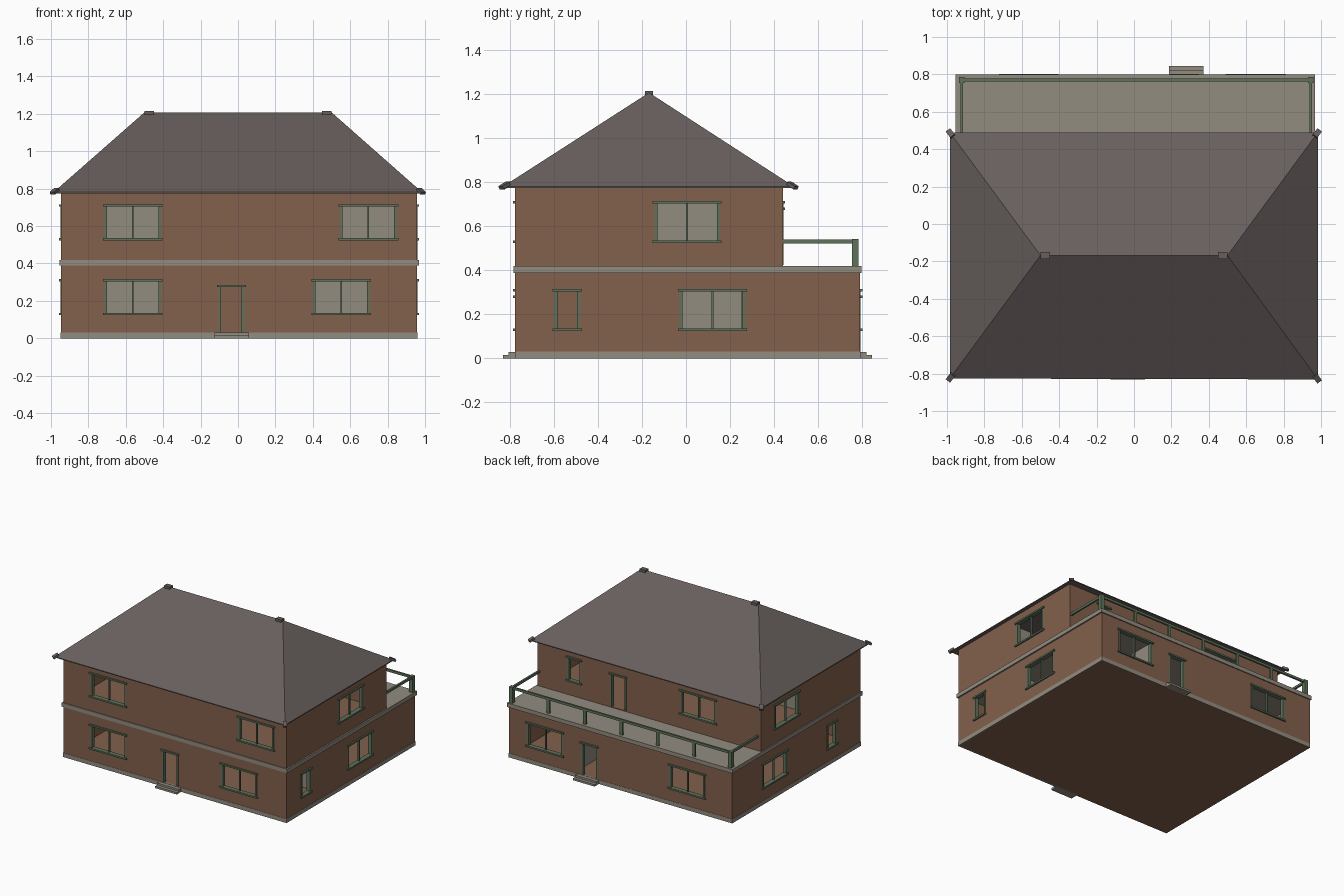
import bpy, bmesh
from mathutils import Vector, Matrix

if "Cube" in bpy.data.objects:
    bpy.data.objects.remove(bpy.data.objects["Cube"])


def material(name, r, g, b):
    m = bpy.data.materials.new(name)
    m.diffuse_color = (r, g, b, 1)
    m.use_nodes = True
    m.node_tree.nodes["Principled BSDF"].inputs["Base Color"].default_value = m.diffuse_color
    return m


BRICK = material("brick", 0.225, 0.118, 0.073)
STONE = material("stone", 0.29, 0.262, 0.216)
ROOF = material("roof_tile", 0.136, 0.114, 0.109)
GREEN = material("green_trim", 0.115, 0.17, 0.105)

X0, X1 = -0.947, 0.957           # outer wall faces
Y0, YG, YU = -0.776, 0.79, 0.44  # front, ground-floor back, upper-floor back
T = 0.03                         # wall thickness


def add_box(bm, lo, hi):
    c = [(a + b) / 2 for a, b in zip(lo, hi)]
    s = [abs(b - a) for a, b in zip(lo, hi)]
    bmesh.ops.create_cube(bm, size=1, matrix=Matrix.Translation(c) @ Matrix.Diagonal((*s, 1)))


def finish(name, bm, mat=None):
    me = bpy.data.meshes.new(name)
    bmesh.ops.recalc_face_normals(bm, faces=bm.faces)
    bm.to_mesh(me)
    bm.free()
    ob = bpy.data.objects.new(name, me)
    bpy.context.collection.objects.link(ob)
    if mat:
        me.materials.append(mat)
    return ob


def boxes(name, mat, *items):
    bm = bmesh.new()
    for lo, hi in items:
        add_box(bm, lo, hi)
    return finish(name, bm, mat)


def side_box(side, back, u0, u1, d0, d1, z0, z1):
    """Box on one wall: u runs along the wall, d points outward."""
    if side == "front":
        return (u0, Y0 - d1, z0), (u1, Y0 - d0, z1)
    if side == "back":
        return (u0, back + d0, z0), (u1, back + d1, z1)
    if side == "right":
        return (X1 + d0, u0, z0), (X1 + d1, u1, z1)
    return (X0 - d1, u0, z0), (X0 - d0, u1, z1)


# openings: side, start, end, kind
GROUND = [("front", -0.71, -0.415, "window"), ("front", 0.405, 0.70, "window"),
          ("front", -0.10, 0.03, "door"),
          ("back", -0.71, -0.415, "window"), ("back", 0.50, 0.80, "window"),
          ("back", 0.205, 0.335, "door"),
          ("right", -0.025, 0.265, "window"), ("right", -0.595, -0.485, "small"),
          ("left", 0.125, 0.415, "window"), ("left", -0.475, -0.37, "small")]
UPPER = [("front", -0.71, -0.415, "window"), ("front", 0.55, 0.845, "window"),
         ("back", -0.56, -0.265, "window"), ("back", 0.59, 0.70, "small"),
         ("back", 0.205, 0.335, "door"),
         ("right", -0.14, 0.15, "window"), ("left", -0.02, 0.27, "window")]


def storey(name, openings, back, bottom, floor, top, base, extra=()):
    # hollow shell with cut openings
    walls = boxes(name + "_walls", BRICK, ((X0, Y0, bottom), (X1, back, top)))
    cavity = boxes(name + "_cavity_cutter", None,
                   ((X0 + T, Y0 + T, floor), (X1 - T, back - T, top + 0.1)))
    holes, frames = [], []
    for side, a, b, kind in openings:
        z0, z1 = (floor, base + 0.28) if kind == "door" else (base + 0.13, base + 0.31)
        bar = lambda *v: frames.append(side_box(side, back, *v))
        holes.append(side_box(side, back, a, b, -0.06, 0.05, z0, z1))
        w = 0.010
        bar(a - 0.004, a + w, -0.025, 0.002, z0, z1)            # jambs
        bar(b - w, b + 0.004, -0.025, 0.002, z0, z1)
        bar(a - 0.012, b + 0.012, -0.025, 0.011, z1 - 0.006, z1 + 0.006)  # head
        if kind != "door":                                      # sill
            bar(a - 0.012, b + 0.012, -0.025, 0.011, z0 - 0.006, z0 + 0.006)
        if kind == "window":                                    # mullion
            m = (a + b) / 2
            bar(m - 0.004, m + 0.004, -0.02, -0.005, z0, z1)
    cutter = boxes(name + "_opening_cutter", None, *holes)
    for c in (cavity, cutter):
        mod = walls.modifiers.new("cut", "BOOLEAN")
        mod.operation, mod.object, mod.solver = "DIFFERENCE", c, "EXACT"
        c.hide_render = True
        c.hide_set(True)
    boxes(name + "_frames", GREEN, *frames)
    # inner partitions: start and end corners in plan
    plan = [(0.22, -0.28, X1 - T, -0.26), (X0 + T, -0.28, -0.17, -0.26),
            (0.22, -0.26, 0.24, 0.27), *extra]
    boxes(name + "_partitions", STONE,
          *[((a, b, floor), (c, d, top - 0.002)) for a, b, c, d in plan])


storey("ground_floor", GROUND, YG, 0.0, 0.03, 0.392, 0.0,
       [(0.24, 0.25, 0.42, 0.27), (0.40, 0.27, 0.42, YG - T)])
storey("upper_floor", UPPER, YU, 0.40, 0.424, 0.785, 0.40)

# plinth and floor slab, which is also the terrace
p = 0.002
boxes("plinth", STONE,
      ((X0 - p, Y0 - p, -0.0), (X1 + p, Y0 + 0.01, 0.032)),
      ((X0 - p, YG - 0.01, 0), (X1 + p, YG + p, 0.032)),
      ((X0 - p, Y0, 0), (X0 + 0.01, YG, 0.032)),
      ((X1 - 0.01, Y0, 0), (X1 + p, YG, 0.032)))
boxes("floor_slab", STONE, ((X0 - 0.008, Y0 - 0.007, 0.388), (X1 + 0.011, YG + 0.008, 0.419)))

# door steps
for name, a, b, y, s in (("front_steps", -0.125, 0.06, Y0, -1), ("back_steps", 0.188, 0.372, YG, 1)):
    boxes(name, STONE, ((a, y, 0), (b, y + s * 0.055, 0.015)),
          ((a, y, 0.015), (b, y + s * 0.03, 0.03)))

# terrace railing
RX0, RX1, RY = -0.921, 0.945, 0.770
rail = [((RX0, RY - 0.007, 0.522), (RX1, RY + 0.007, 0.54))]
for x in (RX0, RX1):
    rail.append(((x - 0.007, YU, 0.522), (x + 0.007, RY, 0.54)))
for i in range(7):
    x = RX0 + (RX1 - RX0) * i / 6
    wx, wy = (0.015, 0.015) if i in (0, 6) else (0.012, 0.006)
    rail.append(((x - wx, RY - wy, 0.415), (x + wx, RY + wy, 0.542 if i in (0, 6) else 0.525)))
boxes("terrace_railing", GREEN, *rail)

# hipped roof with a thin eave edge
RIDGE = [Vector((-0.5, -0.168, 1.208)), Vector((0.5, -0.168, 1.208))]
EAVES = [Vector((x, y, 0.782)) for x, y in
         ((-0.985, -0.826), (0.983, -0.831), (0.983, 0.49), (-0.985, 0.49))]
bm = bmesh.new()
low = [bm.verts.new(v - Vector((0, 0, 0.007))) for v in EAVES]
e = [bm.verts.new(v) for v in EAVES]
r = [bm.verts.new(v) for v in RIDGE]
bm.faces.new(low)
for i in range(4):
    j = (i + 1) % 4
    bm.faces.new((low[i], low[j], e[j], e[i]))
for f in ((e[0], e[1], r[1], r[0]), (e[1], e[2], r[1]), (e[2], e[3], r[0], r[1]), (e[3], e[0], r[0])):
    bm.faces.new(f)
finish("roof", bm, ROOF)

# small corner caps at the eaves and at the ridge ends
bm = bmesh.new()
for i in range(4):
    d = (RIDGE[(0, 1, 1, 0)[i]] - EAVES[i]).normalized()
    rot = d.to_track_quat("X", "Z").to_matrix().to_4x4()
    bmesh.ops.create_cube(bm, size=1, matrix=Matrix.Translation(EAVES[i] + d * 0.008) @ rot
                          @ Matrix.Diagonal((0.045, 0.03, 0.016, 1)))
for v, s in zip(RIDGE, (1, -1)):
    add_box(bm, v + Vector((0, -0.018, -0.02)), v + Vector((s * 0.05, 0.018, 0.008)))
finish("roof_caps", bm, ROOF)
